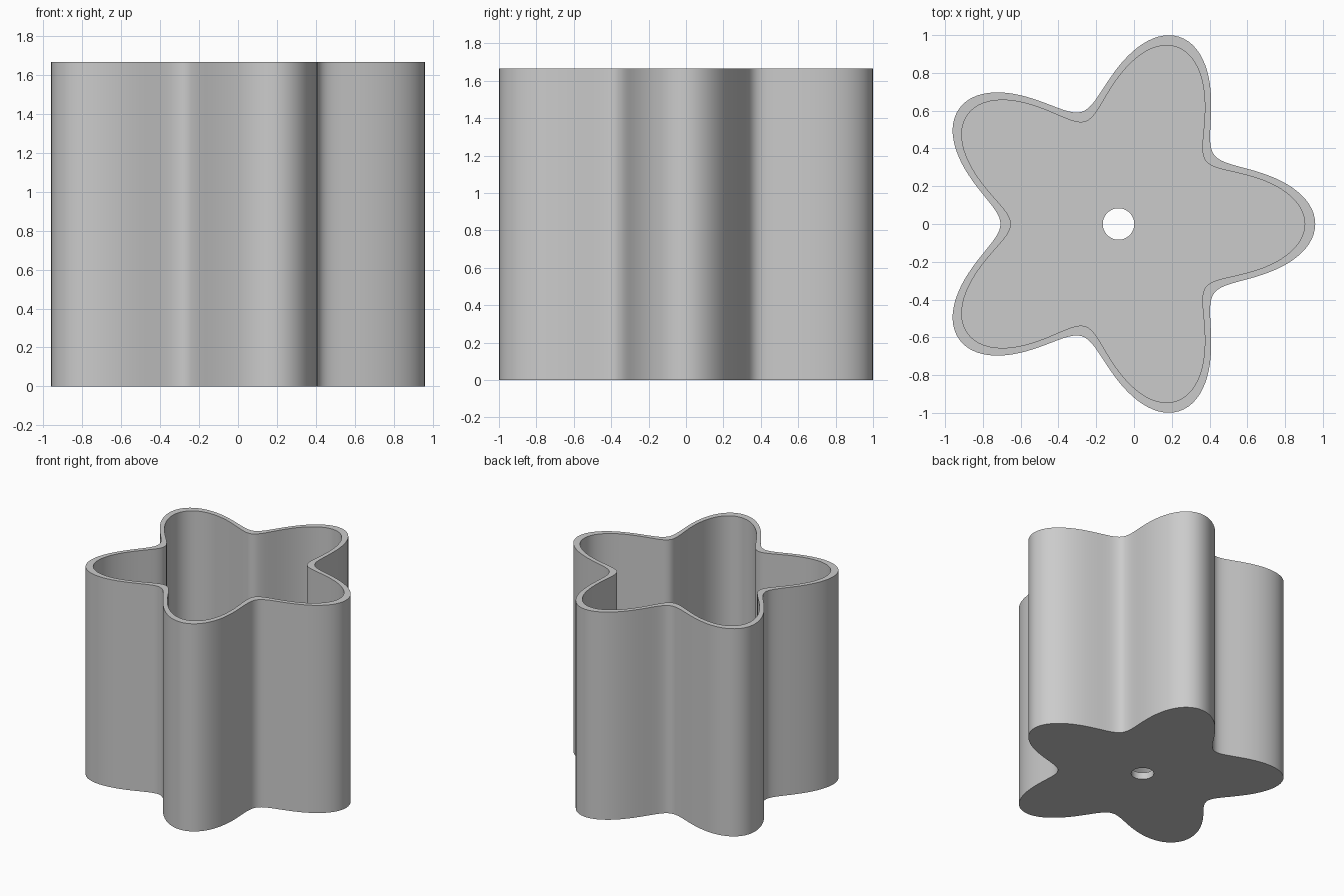
import bpy
import bmesh
from math import cos, sin, pi, radians

cube = bpy.data.objects.get("Cube")
if cube:
    bpy.data.objects.remove(cube, do_unlink=True)

UNIT = 1 / 36          # model units per design unit
LOBES, SEGMENTS = 5, 240
MEAN, WAVE = 30, 7.5   # star outline: mean radius and lobe depth
WALL, HEIGHT, HOLE = 2, 60, 3
CENTRE_X = -0.082


def star(t, inset=0):
    return MEAN - inset + WAVE * cos(LOBES * t)


def hole(t):
    return HOLE


def inner_star(t):
    return star(t, WALL)


grey = bpy.data.materials.new("light grey")
grey.use_nodes = True
colour = (0.6, 0.6, 0.6, 1)
grey.diffuse_color = colour
grey.node_tree.nodes["Principled BSDF"].inputs["Base Color"].default_value = colour

# Closed section: drain hole, underside, outer wall, rim, inner wall, floor
section = [(hole, 0), (star, 0), (star, HEIGHT),
           (inner_star, HEIGHT), (inner_star, WALL), (hole, WALL)]

bm = bmesh.new()
rings = []
for radius, z in section:
    ring = []
    for i in range(SEGMENTS):
        t = 2 * pi * i / SEGMENTS
        r = radius(t) * UNIT
        ring.append(bm.verts.new((r * cos(t), r * sin(t), z * UNIT)))
    rings.append(ring)

# Bridge each ring to the next, the last back to the first
for k, a in enumerate(rings):
    b = rings[(k + 1) % len(rings)]
    for i in range(SEGMENTS):
        j = (i + 1) % SEGMENTS
        bm.faces.new((a[i], a[j], b[j], b[i]))
bmesh.ops.recalc_face_normals(bm, faces=bm.faces)

mesh = bpy.data.meshes.new("star_planter")
bm.to_mesh(mesh)
bm.free()
mesh.materials.append(grey)

planter = bpy.data.objects.new("star_planter", mesh)
planter.location.x = CENTRE_X
bpy.context.collection.objects.link(planter)

# Smooth walls with crisp rim, base and hole edges
bpy.ops.object.select_all(action="DESELECT")
planter.select_set(True)
bpy.context.view_layer.objects.active = planter
bpy.ops.object.shade_smooth_by_angle(angle=radians(30))
